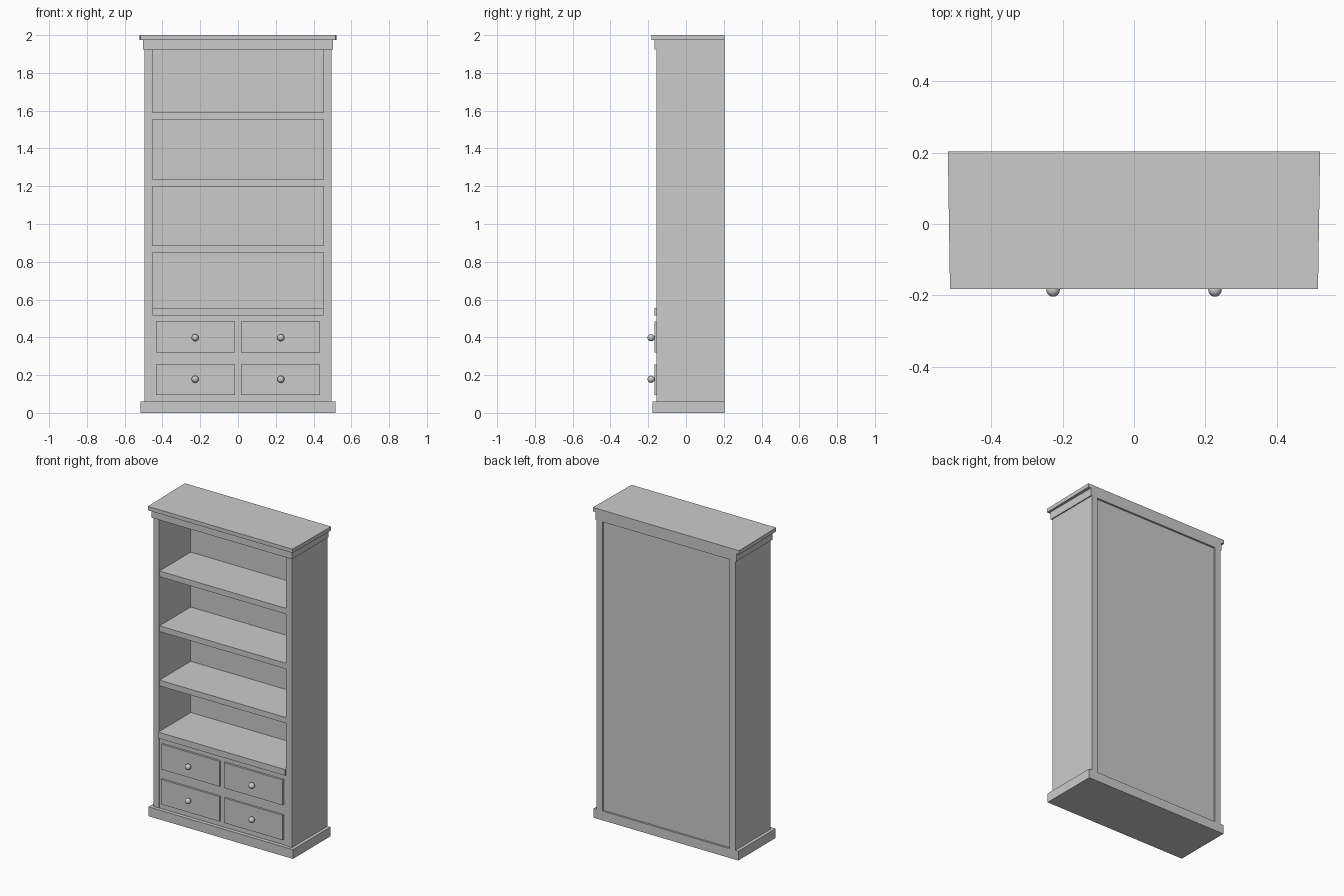
import bpy, bmesh, math
from mathutils import Matrix

if "Cube" in bpy.data.objects:
    bpy.data.objects.remove(bpy.data.objects["Cube"])

BACK = 0.204


def finish(name, bm):
    bmesh.ops.recalc_face_normals(bm, faces=bm.faces)
    me = bpy.data.meshes.new(name)
    bm.to_mesh(me)
    bm.free()
    ob = bpy.data.objects.new(name, me)
    bpy.context.collection.objects.link(ob)
    return ob


def box(name, x, y, z, back_flare=0.0):
    """Box from (min, max) ranges; back_flare widens the rear edge."""
    bm = bmesh.new()
    bmesh.ops.create_cube(bm, size=1)
    for v in bm.verts:
        rear = v.co.y > 0
        side = 1 if v.co.x > 0 else -1
        v.co.x = x[v.co.x > 0] + (side * back_flare if rear else 0)
        v.co.y = y[rear]
        v.co.z = z[v.co.z > 0]
    return finish(name, bm)


def knob(name, x, z):
    bm = bmesh.new()
    place = Matrix.Translation((x, -0.185, z)) @ Matrix.Rotation(math.pi / 2, 4, 'X')
    bmesh.ops.create_uvsphere(bm, u_segments=12, v_segments=8, radius=0.019, matrix=place)
    for f in bm.faces:
        f.smooth = True
    return finish(name, bm)


# plinth, cornice and top board
box("plinth", (-0.516, 0.516), (-0.177, BACK), (0, 0.06))
box("cornice", (-0.502, 0.502), (-0.166, BACK), (1.925, 1.975))
box("top_board", (-0.516, 0.516), (-0.182, BACK), (1.975, 2.0), back_flare=0.006)

# recessed back panel and drawer front frame
box("back_panel", (-0.453, 0.453), (0.165, 0.192), (0.06, 1.925))
box("drawer_case", (-0.453, 0.453), (-0.153, 0.165), (0.06, 0.515))

# shelves
box("counter_shelf", (-0.452, 0.452), (-0.166, 0.165), (0.515, 0.555))
for i, z in enumerate((0.848, 1.198, 1.552)):
    box(f"shelf_{i + 1}", (-0.453, 0.453), (-0.153, 0.165), (z, z + 0.037))

# side panels, drawers and knobs, mirrored left and right
for s, label in ((-1, "left"), (1, "right")):
    box(f"{label}_side", sorted((s * 0.453, s * 0.495)), (-0.156, BACK), (0.06, 1.925))
    for row, z0, z1, zk in (("lower", 0.095, 0.255, 0.178), ("upper", 0.32, 0.483, 0.398)):
        box(f"{label}_{row}_drawer", sorted((s * 0.016, s * 0.434)), (-0.166, -0.14), (z0, z1))
        knob(f"{label}_{row}_knob", s * 0.227, zk)
